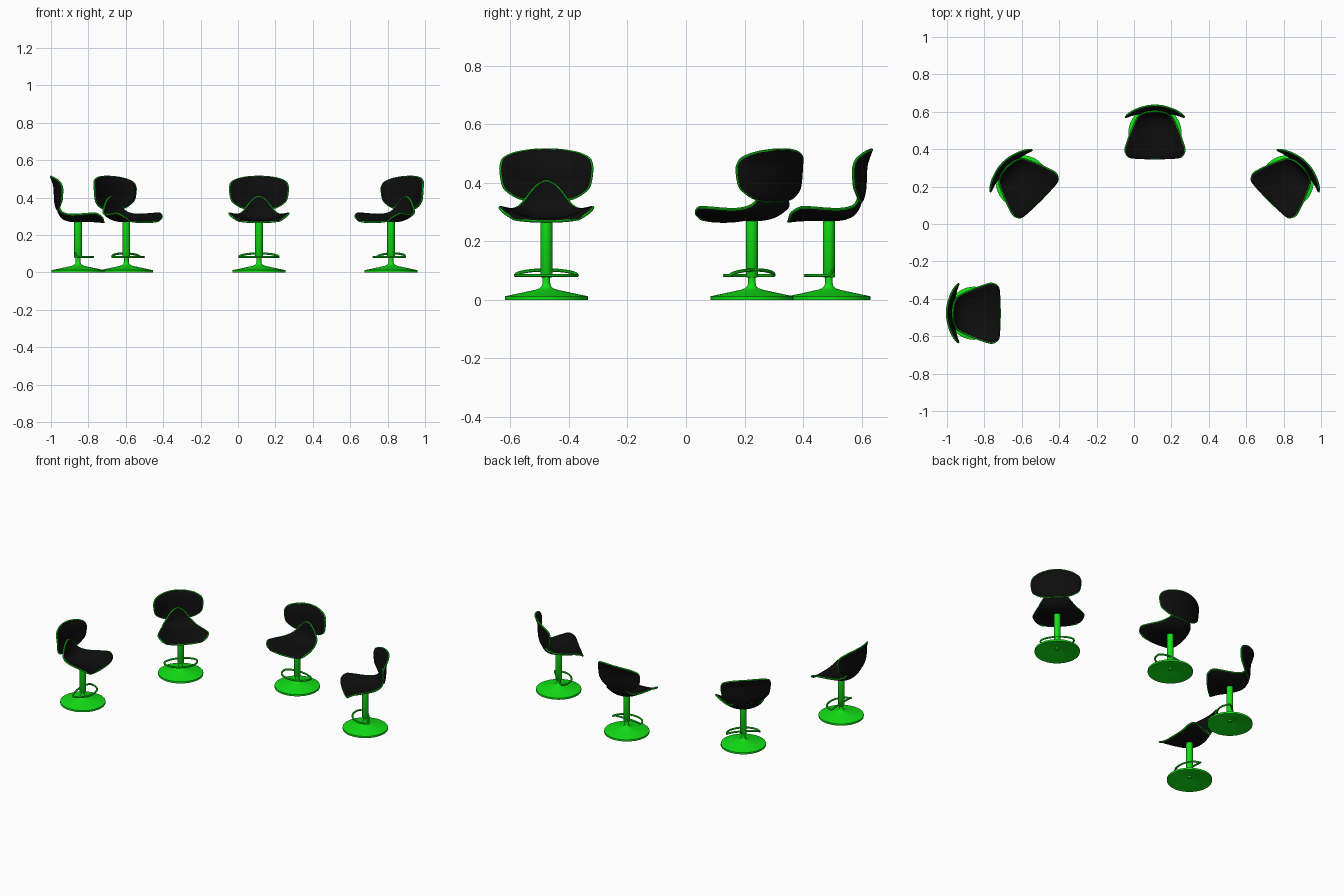
import bpy, bmesh, math
from mathutils import Vector

if "Cube" in bpy.data.objects:
    bpy.data.objects.remove(bpy.data.objects["Cube"])


def material(name, rgb):
    m = bpy.data.materials.new(name)
    m.diffuse_color = (*rgb, 1)
    m.use_nodes = True
    m.node_tree.nodes["Principled BSDF"].inputs["Base Color"].default_value = m.diffuse_color
    return m


GREEN = material("bright green", (0.006, 0.76, 0.008))
BLACK = material("black", (0.004, 0.004, 0.004))


def add_object(name, mesh, mat):
    mesh.materials.clear()
    mesh.materials.append(mat)
    ob = bpy.data.objects.new(name, mesh)
    bpy.context.collection.objects.link(ob)
    bpy.ops.object.select_all(action='DESELECT')
    bpy.context.view_layer.objects.active = ob
    ob.select_set(True)
    bpy.ops.object.shade_smooth_by_angle(angle=math.radians(40))
    return ob


def tube(name, points, radius, mat):
    """Closed round tube through the points, converted to a mesh."""
    cu = bpy.data.curves.new(name, 'CURVE')
    cu.dimensions = '3D'
    cu.bevel_depth = radius
    cu.bevel_resolution = 2
    sp = cu.splines.new('POLY')
    sp.points.add(len(points) - 1)
    for p, co in zip(sp.points, points):
        p.co = (*co, 1)
    sp.use_cyclic_u = True
    tmp = bpy.data.objects.new("tmp", cu)
    bpy.context.collection.objects.link(tmp)
    mesh = bpy.data.meshes.new_from_object(
        tmp.evaluated_get(bpy.context.evaluated_depsgraph_get()))
    bpy.data.objects.remove(tmp)
    return add_object(name, mesh, mat)


def lathe(name, profile, mat, steps=48):
    bm = bmesh.new()
    vs = [bm.verts.new((r, 0, z)) for r, z in profile]
    es = [bm.edges.new(p) for p in zip(vs, vs[1:])]
    bmesh.ops.spin(bm, geom=vs + es, cent=(0, 0, 0), axis=(0, 0, 1),
                   angle=math.tau, steps=steps)
    bmesh.ops.remove_doubles(bm, verts=bm.verts, dist=1e-5)
    bmesh.ops.recalc_face_normals(bm, faces=bm.faces)
    mesh = bpy.data.meshes.new(name)
    bm.to_mesh(mesh)
    bm.free()
    return add_object(name, mesh, mat)


def smooth_rows(rows, n=4):
    """Catmull-Rom interpolation of the section rows."""
    out = []
    for i in range(len(rows) - 1):
        a, b, c, d = (Vector(rows[min(max(k, 0), len(rows) - 1)])
                      for k in (i - 1, i, i + 1, i + 2))
        for j in range(n):
            t = j / n
            out.append(0.5 * (2 * b + (c - a) * t + (2 * a - 5 * b + 4 * c - d) * t * t
                              + (3 * b - a - 3 * c + d) * t ** 3))
    return out + [Vector(rows[-1])]


def padded_shell(name, rows, cols=20):
    """Shell from rows of (y, z, half width, edge lift up, edge pull forward), piped in green."""
    bm = bmesh.new()
    grid = []
    for y, z, hw, lift, pull in smooth_rows(rows):
        us = [2 * i / cols - 1 for i in range(cols + 1)]
        grid.append([bm.verts.new((hw * u, y - pull * u * u, z + lift * abs(u) ** 2.3))
                     for u in us])
    for r0, r1 in zip(grid, grid[1:]):
        for i in range(cols):
            bm.faces.new((r0[i], r0[i + 1], r1[i + 1], r1[i]))
    border = grid[0] + [r[-1] for r in grid[1:-1]] + grid[-1][::-1] + [r[0] for r in grid[-2:0:-1]]
    points = [v.co.copy() for v in border]
    mesh = bpy.data.meshes.new(name)
    bm.to_mesh(mesh)
    bm.free()
    ob = add_object(name, mesh, BLACK)
    mod = ob.modifiers.new("thickness", 'SOLIDIFY')
    mod.thickness = 0.010
    mod.offset = 0
    return [ob, tube(name + "_piping", points, 0.0048, GREEN)]


# Seat: wide curled front, narrowing into an upright tongue
seat_rows = [
    (-.138, .268, .110, .008, -.004), (-.127, .270, .142, .026, 0),
    (-.095, .273, .159, .042, 0), (-.050, .274, .148, .040, 0),
    (.000, .274, .130, .036, 0), (.045, .276, .111, .034, 0),
    (.080, .289, .096, .028, .004), (.101, .315, .084, .012, .010),
    (.109, .345, .069, 0, .009), (.112, .373, .048, 0, .004),
    (.113, .394, .026, 0, .001), (.114, .404, .006, 0, 0)]
parts = padded_shell("seat", seat_rows)

# Backrest: wide rounded panel with wings pulled forward
back_outline = [
    (.112, .337, .040), (.116, .347, .090), (.121, .366, .125), (.124, .390, .147),
    (.126, .440, .156), (.129, .465, .154), (.134, .482, .146), (.139, .495, .124),
    (.142, .504, .095), (.145, .511, .050), (.146, .513, .008)]
parts += padded_shell("backrest", [(y, z, w, 0, .043 * (w / .157) ** 2)
                                   for y, z, w in back_outline])

# Hollow trumpet base
parts.append(lathe("base", [
    (0, .030), (.040, .026), (.138, 0), (.142, 0), (.142, .012), (.085, .024),
    (.035, .035), (.022, .040), (.015, .048), (.013, .058), (.013, .082)], GREEN))
# Column with its lower end showing under the base
parts.append(lathe("column", [(0, .076), (.018, .076), (.0205, .079), (.0205, .272), (0, .272)],
                   GREEN, 32))
parts.append(lathe("column_foot", [(0, .018), (.012, .018), (.012, .035), (0, .035)], GREEN, 24))

# Footrest: flat front bow and an arch rising over the column
ring = []
for i in range(64):
    a = math.tau * i / 64
    c, s = math.cos(a), math.sin(a)
    ring.append((.105 * c, -.080 * s, .083) if s >= 0
                else (.105 * c, -.016 * s, .083 - .019 * s))
parts.append(tube("footrest", ring, 0.006, GREEN))

# Four stools set around an arc
stools = [(-.855, -.477, 90), (-.597, .225, 45), (.112, .488, 0), (.818, .225, -45)]
for n, (x, y, angle) in enumerate(stools):
    for part in parts:
        ob = part if n == 0 else part.copy()
        if n:
            bpy.context.collection.objects.link(ob)
            ob.name = f"{part.name.split('.')[0]}_{n + 1}"
        ob.location = (x, y, 0)
        ob.rotation_euler = (0, 0, math.radians(angle))
